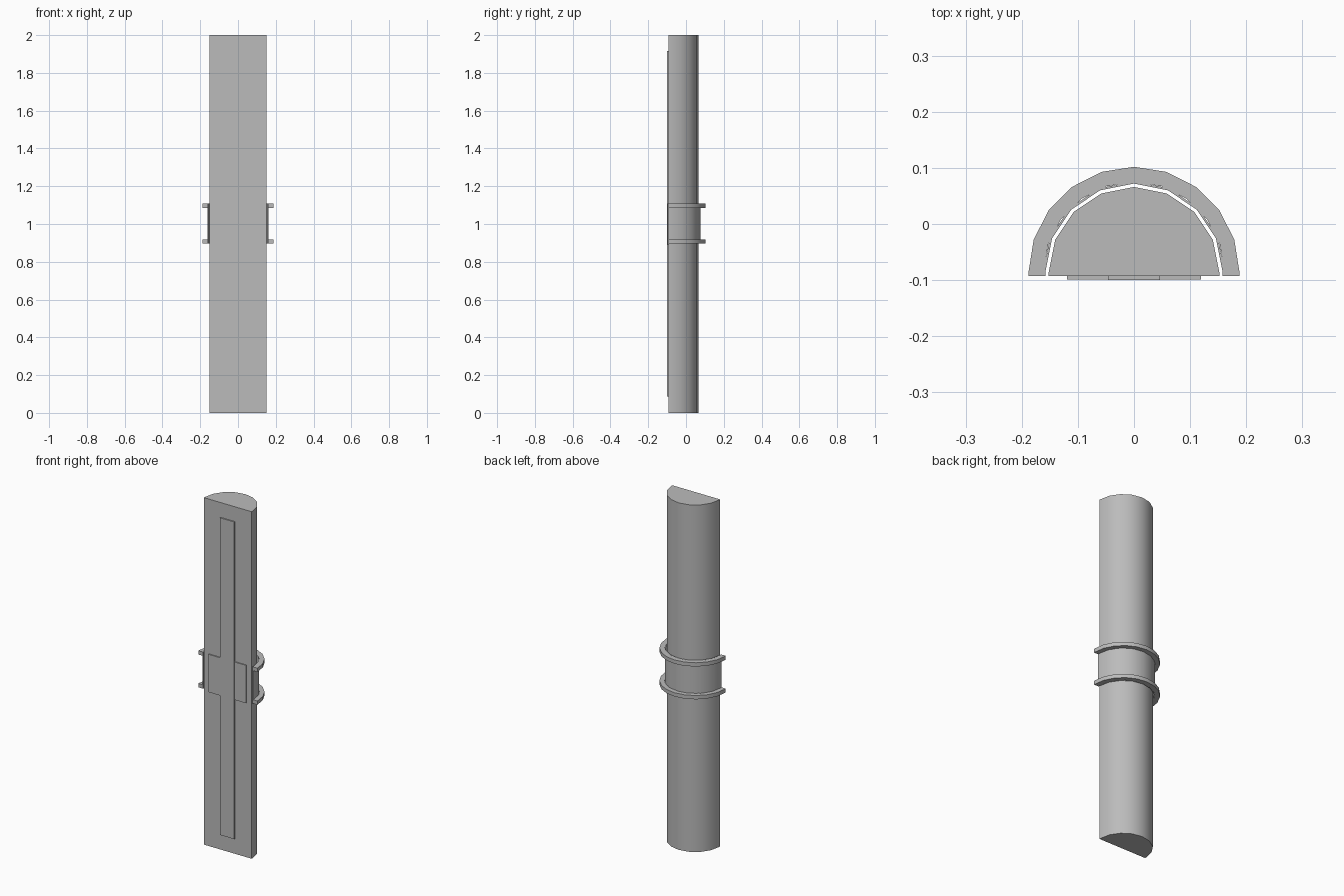
import bpy
import bmesh
from math import sin, cos, pi, radians

cube = bpy.data.objects.get("Cube")
if cube:
    bpy.data.objects.remove(cube, do_unlink=True)

AXIS_Y = -0.086      # centre of the half round
FRONT_Y = -0.093     # flat front face

grey = bpy.data.materials.new("plain grey")
grey.use_nodes = True
colour = (0.5, 0.5, 0.5, 1)
grey.diffuse_color = colour
grey.node_tree.nodes["Principled BSDF"].inputs["Base Color"].default_value = colour


def arc(radius, sides):
    """Half-round outline from +x to -x, run straight down to the front."""
    points = [(radius * cos(2 * pi * i / sides), AXIS_Y + radius * sin(2 * pi * i / sides))
              for i in range(sides // 2 + 1)]
    return [(radius, FRONT_Y)] + points + [(-radius, FRONT_Y)]


def extrude(name, outline, bottom, top):
    """Solid prism from a flat outline."""
    bm = bmesh.new()
    face = bm.faces.new([bm.verts.new((x, y, bottom)) for x, y in outline])
    new = bmesh.ops.extrude_face_region(bm, geom=[face])["geom"]
    verts = [v for v in new if isinstance(v, bmesh.types.BMVert)]
    bmesh.ops.translate(bm, verts=verts, vec=(0, 0, top - bottom))
    bmesh.ops.recalc_face_normals(bm, faces=bm.faces)
    mesh = bpy.data.meshes.new(name)
    bm.to_mesh(mesh)
    bm.free()
    mesh.materials.append(grey)
    obj = bpy.data.objects.new(name, mesh)
    bpy.context.collection.objects.link(obj)
    bpy.ops.object.select_all(action="DESELECT")
    obj.select_set(True)
    bpy.context.view_layer.objects.active = obj
    bpy.ops.object.shade_smooth_by_angle(angle=radians(30))
    return obj


def half_band(name, inner, outer, sides, bottom, top):
    return extrude(name, arc(outer, sides) + arc(inner, sides)[::-1], bottom, top)


def front_plate(name, half_width, front, bottom, top):
    w = half_width
    return extrude(name, [(-w, front), (w, front), (w, FRONT_Y), (-w, FRONT_Y)], bottom, top)


# Half-round post
extrude("post", arc(0.152, 16), 0, 2)

# Thin sleeve around the back, with a rim at each end
half_band("sleeve", 0.158, 0.162, 16, 0.897, 1.108)
for label, z in (("lower", 0.897), ("upper", 1.086)):
    half_band(label + "_rim", 0.161, 0.188, 20, z, z + 0.022)

# Raised plates on the flat front
front_plate("long_strip", 0.046, -0.100, 0.087, 1.915)
front_plate("cross_plate", 0.119, -0.099, 0.89, 1.108)
